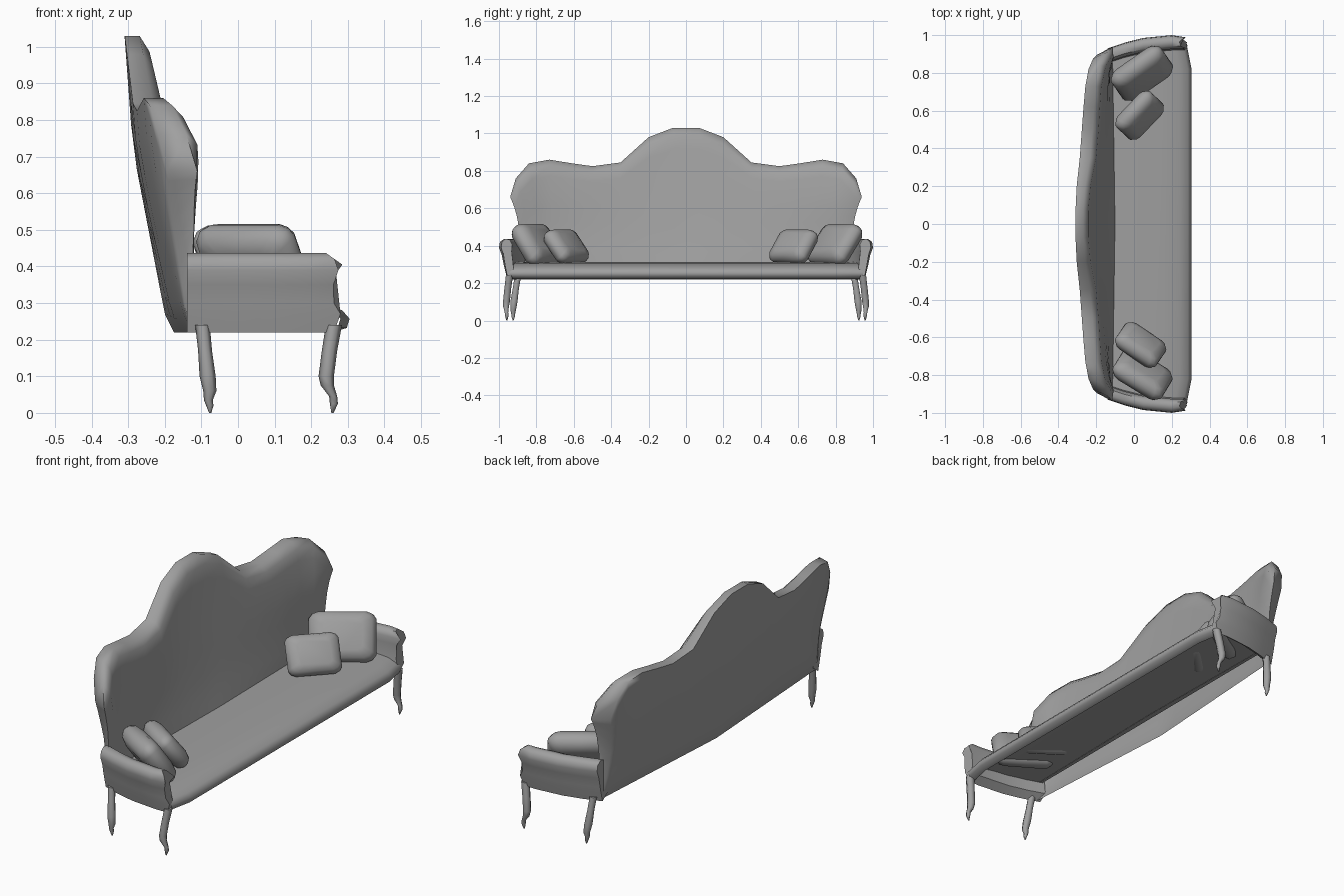
import bpy, bmesh, math
from mathutils import Vector

if "Cube" in bpy.data.objects:
    bpy.data.objects.remove(bpy.data.objects["Cube"])

grey = bpy.data.materials.new("dark_grey")
grey.diffuse_color = (.35, .35, .35, 1)
grey.use_nodes = True
grey.node_tree.nodes["Principled BSDF"].inputs["Base Color"].default_value = grey.diffuse_color


def finish(name, bm, angle=50):
    bmesh.ops.remove_doubles(bm, verts=bm.verts, dist=0.0005)
    bmesh.ops.recalc_face_normals(bm, faces=bm.faces)
    me = bpy.data.meshes.new(name)
    bm.to_mesh(me)
    bm.free()
    me.materials.append(grey)
    ob = bpy.data.objects.new(name, me)
    bpy.context.collection.objects.link(ob)
    bpy.ops.object.select_all(action='DESELECT')
    ob.select_set(True)
    bpy.context.view_layer.objects.active = ob
    bpy.ops.object.shade_smooth_by_angle(angle=math.radians(angle))
    return ob


def skin(bm, rows, closed):
    """Bridge rows of points with quads; returns the vertex rows."""
    vs = [[bm.verts.new(p) for p in r] for r in rows]
    n = len(rows[0])
    for a, b in zip(vs, vs[1:]):
        for i in range(n if closed else n - 1):
            j = (i + 1) % n
            bm.faces.new((a[i], a[j], b[j], b[i]))
    return vs


def loft(name, rings, angle=50):
    bm = bmesh.new()
    vs = skin(bm, rings, True)
    bm.faces.new(vs[0])
    bm.faces.new(vs[-1])
    return finish(name, bm, angle)


def interp(table, v):
    for (a, fa), (b, fb) in zip(table, table[1:]):
        if v <= b:
            t = max(0, (v - a) / (b - a))
            return fa + (fb - fa) * t
    return table[-1][1]


# Backrest: columns from the floor rail up to the scalloped crest
CREST = [(0, 1.03), (.07, 1.03), (.2, .98), (.35, .845), (.5, .825),
         (.62, .842), (.73, .86), (.84, .84), (.91, .76), (.94, .66)]
BASE = [0, .07, .2, .35, .5, .62, .72, .80, .85, .885]
ROWS = [0, .06, .13, .25, .4, .55, .7, .84, .94, 1]
REAR = [(.22, -.175), (.27, -.2), (.72, -.287), (1.03, -.31)]
FRONT = [(.31, -.10), (.45, -.138), (.66, -.18), (.86, -.219), (1.03, -.25)]


def bend(y, t):
    """Forward curve of the back: a shallow V at the rail, round at the crest."""
    low = .062 * y
    high = .075 * y * y + .04 * max(0, (y - .75) / .2) ** 2
    k = min(1, t * 2)
    return low * (1 - k) + high * k


def back_point(j, t, front):
    k = abs(j)
    z0 = .31 if front else .22                       # front face starts at the seat
    y = BASE[k] + (CREST[k][0] - BASE[k]) * t ** 3
    z = z0 + (CREST[k][1] - z0) * t
    if not front:
        y -= .045 * max(0, (y - .75) / .2) * min(1, 2 * t)   # rim slopes inward behind
    x = interp(REAR, z) + bend(y, t)
    if front:
        w = min(1, max(0, (z - .31) / .35))
        f = interp(FRONT, z) + bend(y, t) * w - .015 * y * (1 - w)
        edge = .68 if t == 1 else 1                  # softened rim
        if k == 9:
            edge = 1 - .35 * t
        x += (f - x) * edge
    return (x, math.copysign(y, j), z)


bm = bmesh.new()
cols = range(-9, 10)
rear = [[back_point(j, t, False) for t in ROWS] for j in cols]
front = [[back_point(j, t, True) for t in ROWS] for j in cols]
skin(bm, rear, False)
skin(bm, front, False)
skin(bm, [[c[-1] for c in rear], [c[-1] for c in front]], False)
for e in (0, -1):
    skin(bm, [rear[e], front[e]], False)
finish("backrest", bm, 75)

# Seat: rolled front edge, open underneath
SEAT = [(-.13, .312), (0, .312), (.15, .308), (.24, .298), (.285, .28),
        (.305, .257), (.297, .232), (.265, .222)]
bm = bmesh.new()
skin(bm, [[(x - (d if x > .1 else 0), y * min(1, .945 + .25 * (x + .13)) if d else y, z) for x, z in SEAT]
          for y, d in ((-.945, .025), (-.82, 0), (0, 0), (.82, 0), (.945, .025))], False)
finish("seat", bm, 75)

# Arms: rolled-top section swept forward, with a scrolled front
ARM = [(.955, .22), (.968, .27), (.975, .30), (.985, .35), (1.0, .39), (.995, .42),
       (.972, .437), (.942, .432), (.926, .405), (.93, .37), (.92, .30), (.915, .25)]
ARM_FRONT = [(.22, .262), (.27, .28), (.30, .262), (.37, .26), (.405, .285), (.437, .24)]
for s, side in ((-1, "left"), (1, "right")):
    rings = [[(x, s * (y + d), z) for y, z in ARM]
             for x, d in ((-.14, -.07), (-.05, -.04), (.05, -.015), (.2, 0))]
    rings.append([(interp(ARM_FRONT, z), s * (.96 + (y - .96) * .8 - .004), z) for y, z in ARM])
    loft(side + "_arm", rings)

# Cabriole legs: (z, x, outward y, radius)
LEGS = {
    "front": [(.24, .262, .944, .022), (.17, .25, .953, .021), (.10, .241, .96, .021),
              (.075, .244, .962, .018), (.045, .26, .96, .011), (.025, .262, .958, .011), (0, .258, .958, .003)],
    "rear": [(.24, -.097, .898, .02), (.17, -.09, .91, .019), (.10, -.083, .92, .022),
             (.06, -.077, .924, .018), (.035, -.081, .924, .012), (.02, -.077, .924, .01), (0, -.076, .924, .003)],
}
for kind, path in LEGS.items():
    for s, side in ((-1, "left"), (1, "right")):
        loft(f"{kind}_{side}_leg",
             [[(x + r * math.cos(a), s * y + r * math.sin(a), z)
               for a in (i * math.pi / 3 for i in range(6))] for z, x, y, r in path], 70)


# Cushions: puffed rounded squares leaning on the arms
def cushion(name, centre, u, size, lean):
    a, b, c = size
    u = Vector((u[0], u[1], 0)).normalized()
    h = Vector((-u.y, u.x, 0))
    if h.x < 0:
        h = -h
    th = math.radians(lean)
    up = Vector((0, 0, 1))
    v = up * math.cos(th) - h * math.sin(th)
    n = h * math.cos(th) + up * math.sin(th)
    corner = [(1, 0), (1, .72), (.9, .9), (.72, 1)]
    outline = []
    for _ in range(4):
        outline += corner
        corner = [(-q, p) for p, q in corner]
    rings = [[Vector(centre) + u * a * k * p + v * b * k * q + n * c * w for p, q in outline]
             for k, w in ((.6, -1), (.87, -.75), (.98, -.3), (1, 0), (.98, .3), (.87, .75), (.6, 1))]
    loft(name, rings, 60)


cushion("right_large_cushion", (.042, .797, .405), (.82, .57), (.16, .122, .055), 36)
cushion("right_small_cushion", (.03, .575, .395), (.69, .72), (.13, .1, .048), 38)
cushion("left_large_cushion", (.045, -.795, .405), (.85, -.52), (.152, .122, .055), 34)
cushion("left_small_cushion", (.035, -.64, .395), (.83, -.56), (.13, .1, .048), 38)
